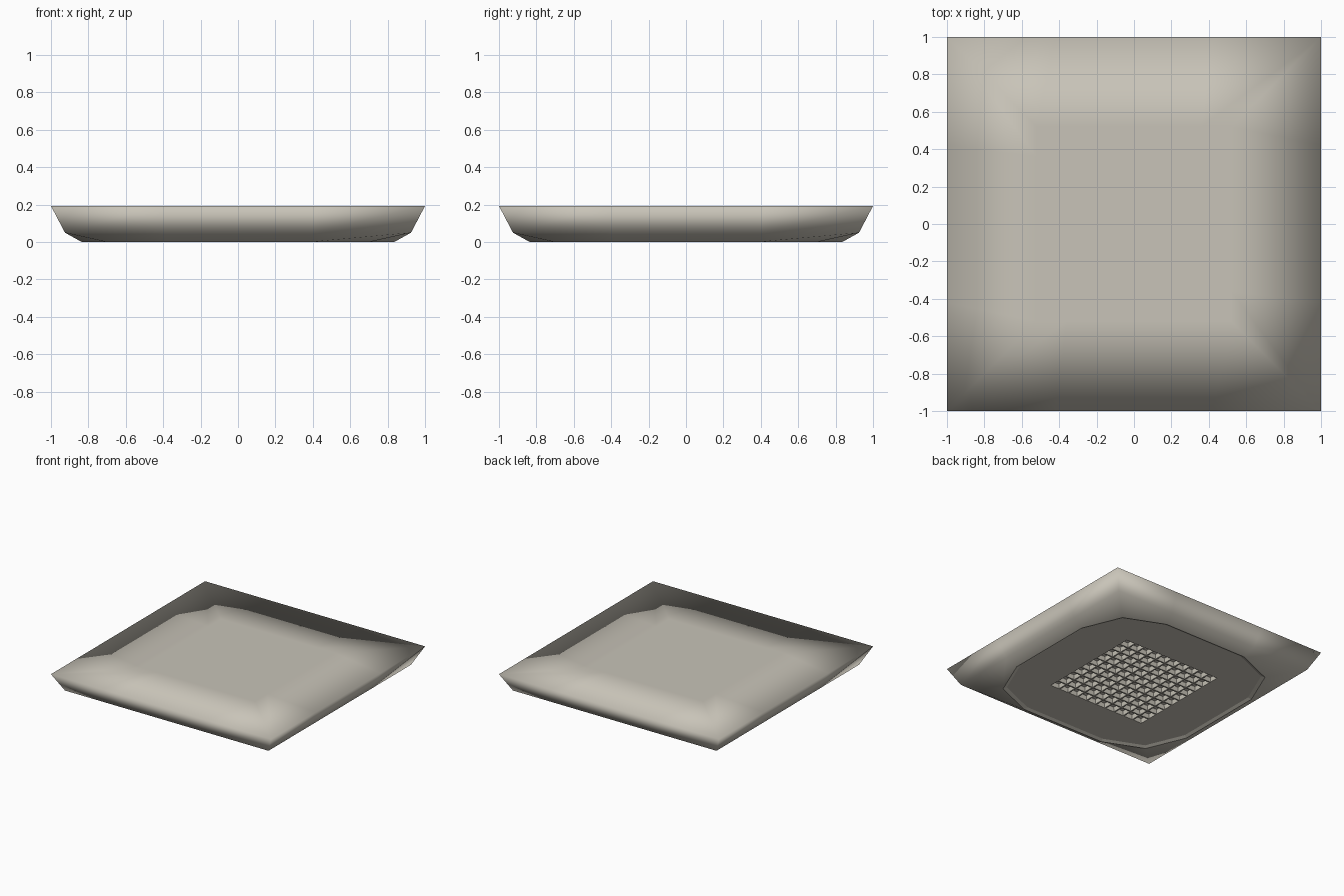
import bpy, bmesh

if "Cube" in bpy.data.objects:
    bpy.data.objects.remove(bpy.data.objects["Cube"])

TOP, RING, FLOOR = 0.193, 0.05, 0.012

# one flat colour for everything
mat = bpy.data.materials.new("warm grey")
mat.diffuse_color = (0.58, 0.55, 0.48, 1)
mat.use_nodes = True
mat.node_tree.nodes["Principled BSDF"].inputs["Base Color"].default_value = mat.diffuse_color


def make_object(name, bm):
    me = bpy.data.meshes.new(name)
    bm.to_mesh(me)
    bm.free()
    me.materials.append(mat)
    ob = bpy.data.objects.new(name, me)
    bpy.context.collection.objects.link(ob)
    return ob


def loop(bm, side, corner, mid, z):
    """Twelve points: three per quadrant, counter-clockwise."""
    verts = []
    for k in range(4):
        for x, y in ((side, mid), (corner, corner), (mid, side)):
            for _ in range(k):
                x, y = -y, x
            verts.append(bm.verts.new((x, y, z)))
    return verts


# plate body: loops from the middle of the top, over the rim, to the underside
bm = bmesh.new()
loops = [loop(bm, *p) for p in (
    (0.52, 0.52, 0.36, TOP),       # flat middle of the top
    (1.0, 1.0, 0.42, TOP),         # rim
    (0.925, 0.925, 0.40, RING),    # foot of the sloping sides
    (0.835, 0.70, 0.38, 0.0),      # rounded base outline
    (0.81, 0.68, 0.37, FLOOR),     # shallow recess
    (0.45, 0.45, 0.25, FLOOR),     # opening for the waffle pad
)]
bm.faces.new(loops[0]).smooth = True
for n, (upper, lower) in enumerate(zip(loops, loops[1:])):
    for i in range(12):
        j = (i + 1) % 12
        f = bm.faces.new((lower[i], lower[j], upper[j], upper[i]))
        f.smooth = n < 3
# keep the base outline crisp
for ring in loops[3:5]:
    for i in range(12):
        bm.edges.get((ring[i], ring[(i + 1) % 12])).smooth = False
make_object("plate_body", bm)

# waffle pad: grid of small pockets sunk into the underside
bm = bmesh.new()
bmesh.ops.create_grid(bm, x_segments=10, y_segments=10, size=0.45)
bmesh.ops.translate(bm, verts=bm.verts, vec=(0, 0, FLOOR))
bmesh.ops.reverse_faces(bm, faces=bm.faces[:])
cells = bm.faces[:]
bmesh.ops.inset_individual(bm, faces=cells, thickness=0.008, depth=0)
bmesh.ops.inset_individual(bm, faces=cells, thickness=0.008, depth=-0.035)
make_object("waffle_pad", bm)
